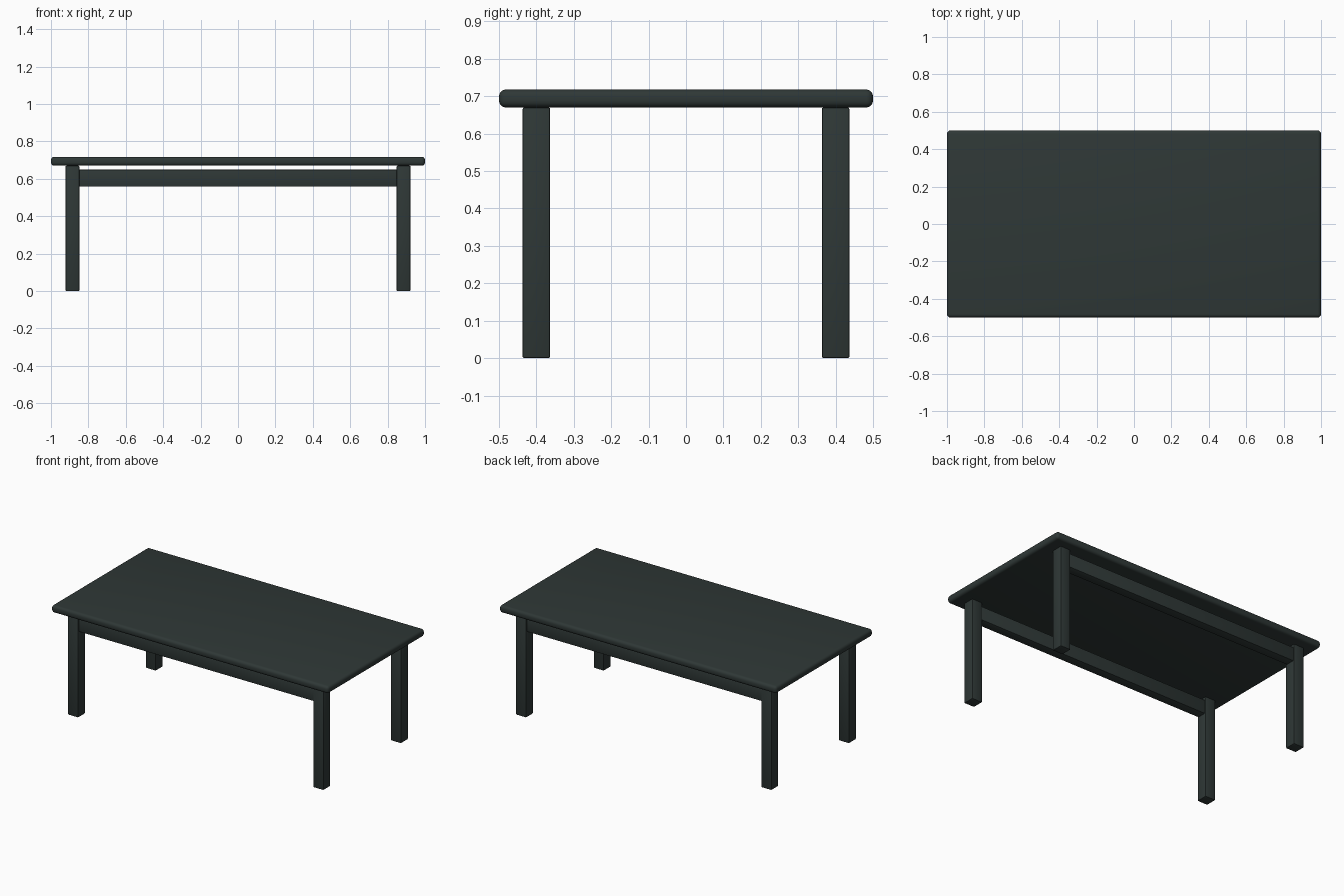
import bpy

if "Cube" in bpy.data.objects:
    bpy.data.objects.remove(bpy.data.objects["Cube"])

wood = bpy.data.materials.new("dark slate paint")
wood.diffuse_color = (0.028, 0.039, 0.037, 1.0)
wood.use_nodes = True
wood.node_tree.nodes["Principled BSDF"].inputs["Base Color"].default_value = wood.diffuse_color


def block(name, centre, size, bevel, segments):
    """Box with softly rounded edges."""
    bpy.ops.mesh.primitive_cube_add(size=1, location=centre)
    obj = bpy.context.object
    obj.name = name
    obj.scale = size
    bpy.ops.object.transform_apply(location=False, rotation=False, scale=True)
    mod = obj.modifiers.new("rounded edges", 'BEVEL')
    mod.width = bevel
    mod.segments = segments
    bpy.ops.object.modifier_apply(modifier=mod.name)
    obj.data.materials.append(wood)
    bpy.ops.object.shade_smooth_by_angle(angle=0.6)
    return obj


LEG_X, LEG_Y, LEG_W = 0.885, 0.40, 0.074
TOP_LOW, TOP_HIGH = 0.67, 0.718

# Table top
block("table_top", (0, 0, (TOP_LOW + TOP_HIGH) / 2),
      (2.0, 1.0, TOP_HIGH - TOP_LOW), 0.018, 4)

for side_y, end in ((-1, "front"), (1, "back")):
    # Legs at the corners
    for side_x, side in ((-1, "left"), (1, "right")):
        block(f"{end}_{side}_leg", (side_x * LEG_X, side_y * LEG_Y, TOP_LOW / 2),
              (LEG_W, LEG_W, TOP_LOW), 0.005, 2)
    # Long rail between the legs, just below the top
    block(f"{end}_rail", (0, side_y * LEG_Y, 0.604),
          (2 * LEG_X - LEG_W + 0.01, 0.06, 0.09), 0.003, 2)
